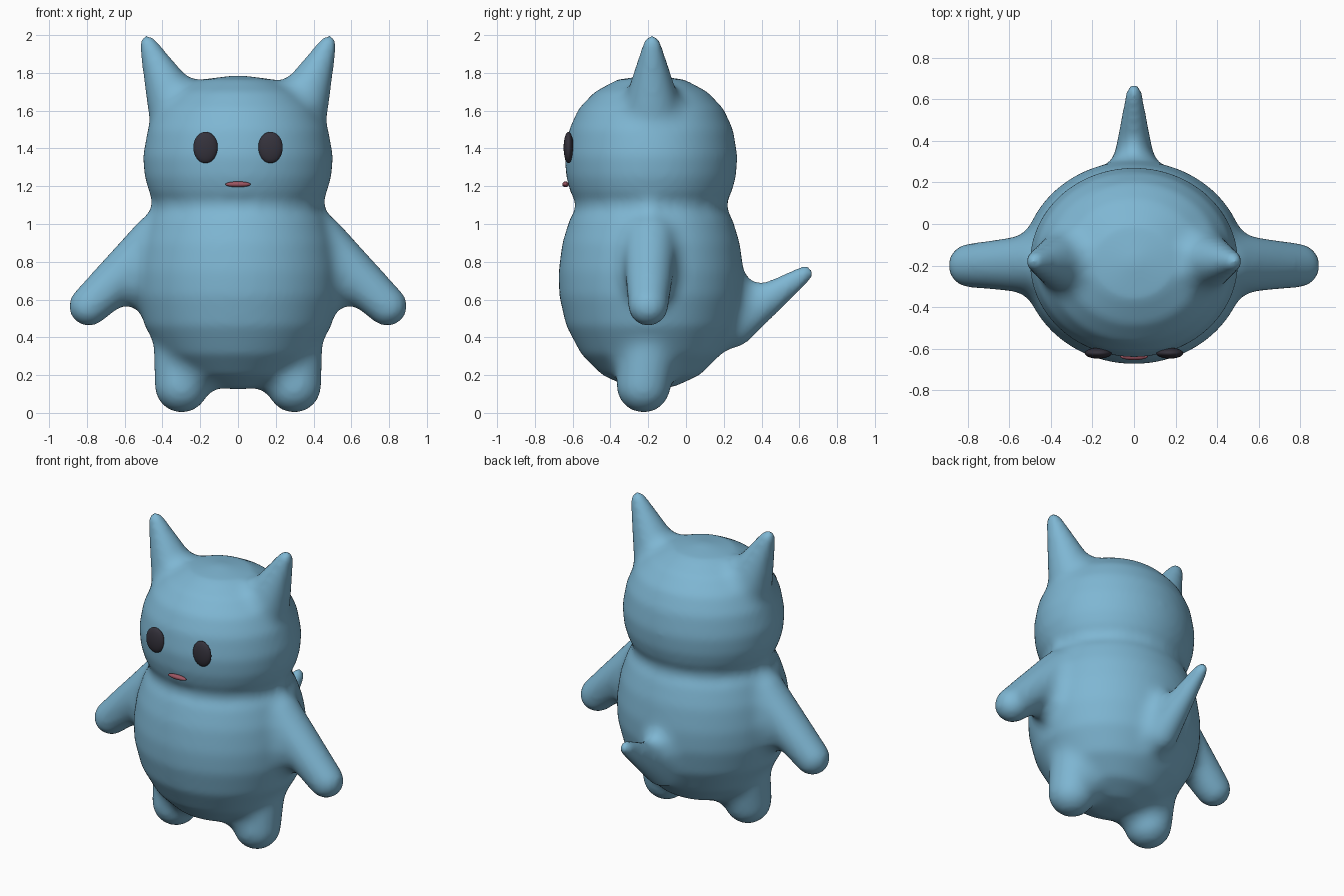
import bpy, bmesh, math
from mathutils import Vector, Matrix

cube = bpy.data.objects.get("Cube")
if cube:
    bpy.data.objects.remove(cube, do_unlink=True)

MID_Y = -0.185   # body axis
FILLET = 0.06    # softness where limbs meet the body


def material(name, rgb):
    mat = bpy.data.materials.new(name)
    mat.use_nodes = True
    mat.diffuse_color = (*rgb, 1)
    mat.node_tree.nodes["Principled BSDF"].inputs["Base Color"].default_value = (*rgb, 1)
    return mat


blue = material("soft blue skin", (0.21, 0.47, 0.65))
dark = material("dark eye", (0.035, 0.032, 0.045))
red = material("dusky red mouth", (0.33, 0.09, 0.12))


def make_object(name, bm, mat):
    mesh = bpy.data.meshes.new(name)
    bm.to_mesh(mesh)
    bm.free()
    mesh.materials.append(mat)
    mesh.polygons.foreach_set("use_smooth", [True] * len(mesh.polygons))
    obj = bpy.data.objects.new(name, mesh)
    bpy.context.collection.objects.link(obj)
    return obj


def add_torso(bm):
    """Head and belly as one lathed profile, widened sideways."""
    profile = [(0, 0.12), (0.13, 0.14), (0.26, 0.2), (0.37, 0.31), (0.45, 0.46),
               (0.487, 0.62), (0.49, 0.75), (0.47, 0.9), (0.43, 1.03), (0.395, 1.1),
               (0.425, 1.16), (0.45, 1.25), (0.458, 1.36), (0.435, 1.5), (0.385, 1.61),
               (0.3, 1.7), (0.18, 1.765), (0, 1.79)]
    verts = [bm.verts.new((r, 0, z)) for r, z in profile]
    edges = [bm.edges.new(pair) for pair in zip(verts, verts[1:])]
    bmesh.ops.spin(bm, geom=verts + edges, cent=(0, 0, 0), axis=(0, 0, 1),
                   angle=math.tau, steps=64, use_duplicate=False)
    bmesh.ops.remove_doubles(bm, verts=bm.verts[:], dist=0.001)
    for v in bm.verts:
        v.co = Vector((v.co.x * 1.1, v.co.y + MID_Y, v.co.z))
    bmesh.ops.recalc_face_normals(bm, faces=bm.faces[:])


def add_limb(bm, start, r_start, end, r_end, squash=1):
    """Tapered capsule: the hull around two balls."""
    part = bmesh.new()
    for centre, radius in ((start, r_start), (end, r_end)):
        place = Matrix.Translation(centre) @ Matrix.Diagonal((squash, 1, 1, 1))
        bmesh.ops.create_icosphere(part, subdivisions=3, radius=radius, matrix=place)
    hull = bmesh.ops.convex_hull(part, input=part.verts[:])
    bmesh.ops.delete(part, geom=list({g for g in hull["geom_interior"]
                                      if isinstance(g, bmesh.types.BMVert)}), context="VERTS")
    bmesh.ops.recalc_face_normals(part, faces=part.faces[:])
    temp = bpy.data.meshes.new("limb")
    part.to_mesh(temp)
    part.free()
    bm.from_mesh(temp)
    bpy.data.meshes.remove(temp)


# Body with arms, legs, ears and tail
bm = bmesh.new()
add_torso(bm)
for side in (1, -1):
    add_limb(bm, (0.42 * side, -0.19, 0.91), 0.15, (0.79 * side, -0.2, 0.565), 0.108)
    add_limb(bm, (0.28 * side, -0.19, 0.42), 0.17, (0.298 * side, -0.225, 0.143), 0.145)
    add_limb(bm, (0.33 * side, -0.18, 1.62), 0.15, (0.478 * side, -0.18, 1.955), 0.047)
add_limb(bm, (0, 0.24, 0.47), 0.13, (0, 0.63, 0.737), 0.047, squash=0.85)
body = make_object("body", bm, blue)


def add_modifier(kind, **settings):
    mod = body.modifiers.new(kind.title(), kind)
    for key, value in settings.items():
        setattr(mod, key, value)


# Swell, fuse and shrink again, which rounds the joints
add_modifier("DISPLACE", strength=FILLET, mid_level=0)
add_modifier("REMESH", mode="VOXEL", voxel_size=0.02, use_smooth_shade=True)
add_modifier("SMOOTH", factor=0.5, iterations=6)
add_modifier("DISPLACE", strength=-FILLET, mid_level=0)
add_modifier("REMESH", mode="VOXEL", voxel_size=0.018, use_smooth_shade=True)
add_modifier("SMOOTH", factor=0.5, iterations=8)


# Face
def ellipsoid(name, centre, size, mat):
    shape = bmesh.new()
    place = Matrix.Translation(centre) @ Matrix.Diagonal((*size, 1))
    bmesh.ops.create_uvsphere(shape, u_segments=32, v_segments=16, radius=1, matrix=place)
    return make_object(name, shape, mat)


for name, side in (("left_eye", 1), ("right_eye", -1)):
    ellipsoid(name, (0.172 * side, -0.622, 1.405), (0.065, 0.026, 0.083), dark)
ellipsoid("mouth", (0, -0.638, 1.21), (0.067, 0.017, 0.015), red)
